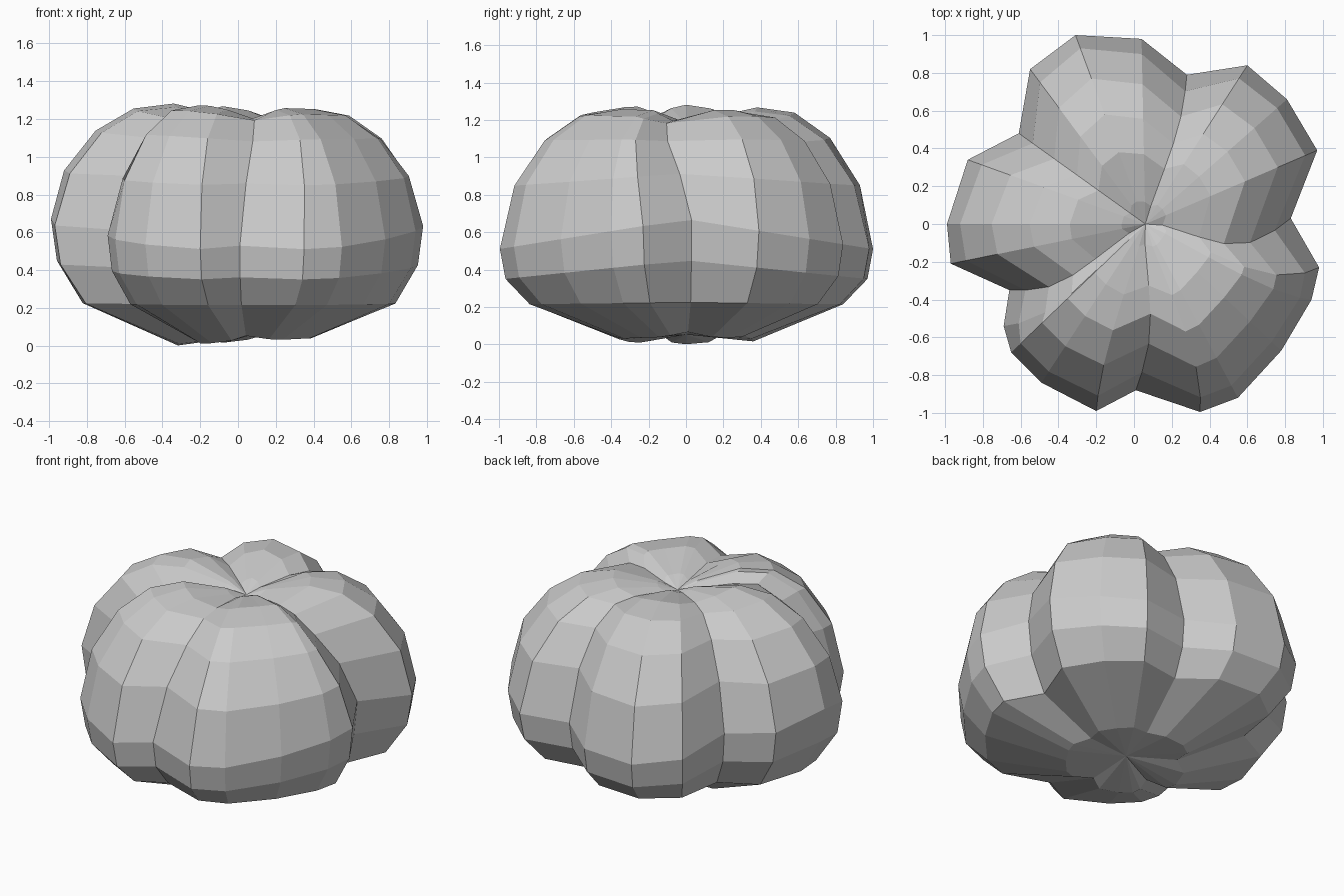
import bpy, bmesh
from mathutils import Vector

# Widest outline seen from above: x, y, crease strength (1 = valley between lobes)
outline = [
    (0.83, 0.03, 1), (0.97, 0.39, 0), (0.81, 0.66, 0), (0.60, 0.84, 0.3),
    (0.28, 0.79, 1), (0.04, 0.98, 0.3), (-0.31, 1.0, 0), (-0.55, 0.82, 0.4),
    (-0.61, 0.48, 1), (-0.88, 0.34, 0.2), (-0.99, 0.0, -0.1), (-0.97, -0.21, 0.2),
    (-0.66, -0.35, 1.2), (-0.69, -0.54, 0.3), (-0.65, -0.68, 0), (-0.49, -0.84, 0),
    (-0.20, -0.99, 0.3), (0.01, -0.88, 1), (0.35, -0.995, 0.2), (0.55, -0.92, 0),
    (0.78, -0.67, 0), (0.94, -0.40, 0), (0.98, -0.23, 0.3),
]
# Sideways drift of some creases and lobe edges on the way up: index -> direction
drift = {
    0: (0, -1), 22: (0, -0.8), 21: (0, -0.3), 17: (0.45, 0), 18: (0.4, 0),
    12: (0, -0.7), 13: (0.3, -0.5), 4: (0.25, 0), 16: (-0.2, 0),
}

# Rings bottom to top: outline scale, height, crease inset, crease height shift,
# drop towards front and back, drift amount
rings = [
    (0.36, 0.02, 0.00, 0.03, 0.00, 0.00),
    (0.84, 0.225, 0.00, 0.0, 0.01, 0.00),
    (0.97, 0.45, 0.0, 0.0, 0.10, 0.00), (1.00, 0.67, 0.0, 0.0, 0.16, 0.00),
    (0.93, 0.92, 0.04, 0.0, 0.07, 0.06), (0.77, 1.12, 0.05, -0.02, 0.02, 0.12),
    (0.58, 1.235, 0.04, -0.04, 0.0, 0.12), (0.38, 1.265, 0.01, -0.06, 0.0, 0.08),
    (0.12, 1.21, 0.0, -0.03, 0.0, 0.01),
]
top = Vector((0.06, 0.0))


def lobed_body(name):
    bm = bmesh.new()
    loops = []
    for scale, z, inset, shift, drop, amount in rings:
        loop = []
        for i, (x, y, crease) in enumerate(outline):
            p = top + (Vector((x, y)) - top) * (scale - inset * crease)
            p += Vector(drift.get(i, (0, 0))) * amount
            loop.append(bm.verts.new((p.x, p.y, z + shift * crease - drop * abs(y))))
        loops.append(loop)
    n = len(outline)
    for a, b in zip(loops, loops[1:]):
        for i in range(n):
            j = (i + 1) % n
            bm.faces.new((a[i], a[j], b[j], b[i]))
    # dimples at the base and crown
    for loop, z in ((loops[0], 0.05), (loops[-1], 1.16)):
        c = bm.verts.new((top.x, top.y, z))
        for i in range(n):
            bm.faces.new((loop[i], loop[(i + 1) % n], c))
    # lean the crown up and the base down on the left
    for v in bm.verts:
        if v.co.z > 0.8:
            v.co.z -= 0.03 * v.co.x * (v.co.z - 0.8) / 0.45
        elif v.co.z < 0.15:
            v.co.z += 0.05 * v.co.x
    bmesh.ops.recalc_face_normals(bm, faces=bm.faces)
    me = bpy.data.meshes.new(name)
    bm.to_mesh(me)
    bm.free()
    ob = bpy.data.objects.new(name, me)
    bpy.context.collection.objects.link(ob)
    return ob


lobed_body("lobed_fruit")
